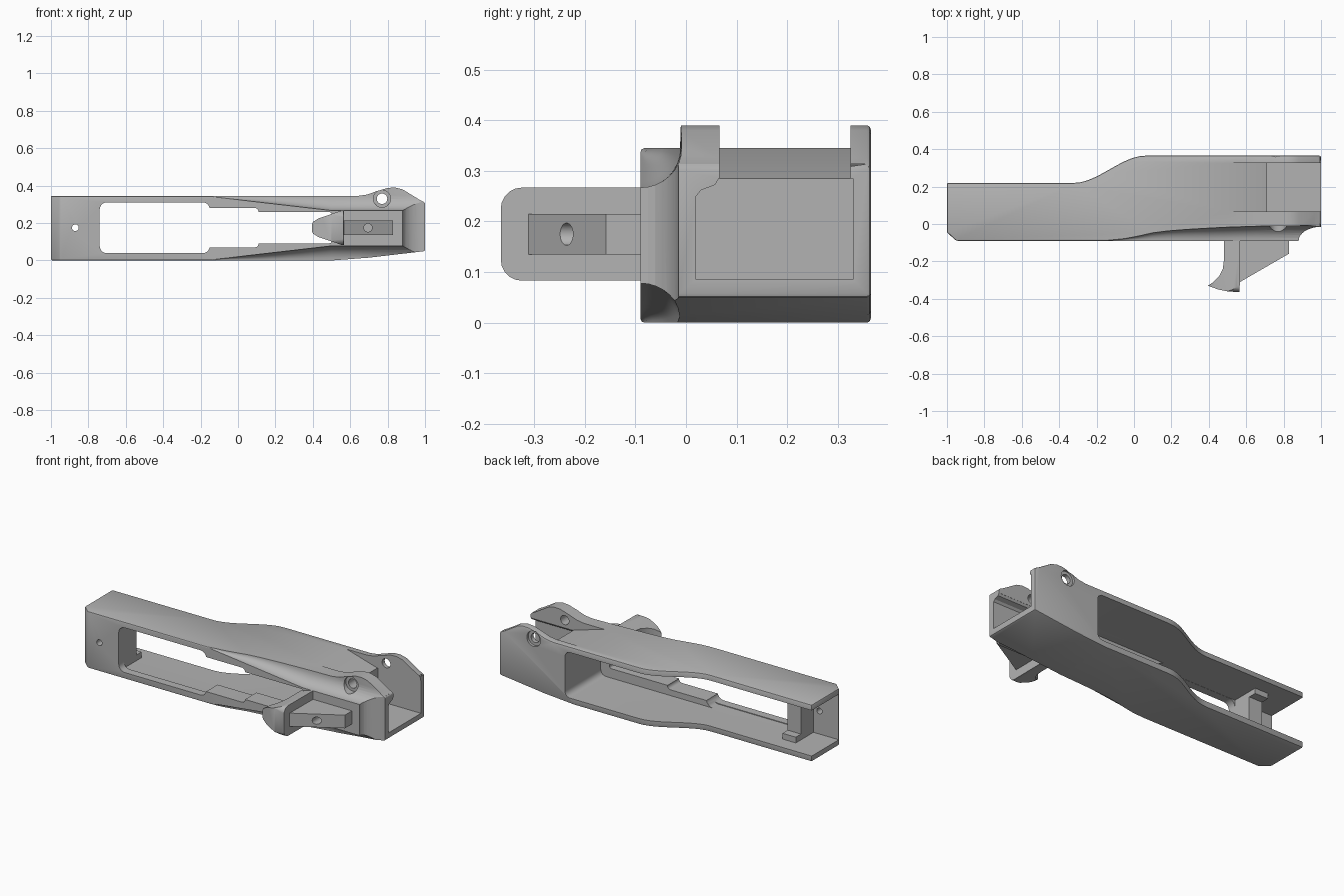
import bpy, bmesh, math

if "Cube" in bpy.data.objects:
    bpy.data.objects.remove(bpy.data.objects["Cube"], do_unlink=True)

grey = bpy.data.materials.new("plain_grey")
grey.use_nodes = True
TONE = (0.45, 0.45, 0.45, 1)
grey.diffuse_color = TONE
for node in grey.node_tree.nodes:
    if node.type == "BSDF_PRINCIPLED":
        node.inputs["Base Color"].default_value = TONE

MID = 0.175   # height of the long symmetry line
TOP = 0.345   # top of the plain housing


def finish(bm, name):
    bmesh.ops.recalc_face_normals(bm, faces=bm.faces[:])
    mesh = bpy.data.meshes.new(name)
    bm.to_mesh(mesh)
    bm.free()
    mesh.materials.append(grey)
    obj = bpy.data.objects.new(name, mesh)
    bpy.context.collection.objects.link(obj)
    return obj


def loft(name, rings):
    """Closed solid through rings of 3D points."""
    bm = bmesh.new()
    loops = [[bm.verts.new(p) for p in ring] for ring in rings]
    n = len(loops[0])
    for a, b in zip(loops, loops[1:]):
        for i in range(n):
            j = (i + 1) % n
            bm.faces.new((a[i], a[j], b[j], b[i]))
    bm.faces.new(loops[0])
    bm.faces.new(loops[-1])
    return finish(bm, name)


def prism(name, profile, axis, lo, hi):
    """Extrude a flat profile along one axis."""
    place = {"x": lambda u, v, w: (w, u, v),
             "y": lambda u, v, w: (u, w, v),
             "z": lambda u, v, w: (u, v, w)}[axis]
    return loft(name, [[place(u, v, w) for u, v in profile] for w in (lo, hi)])


def rounded(u0, u1, v0, v1, r, steps=5):
    corners = [(u1 - r, v1 - r), (u0 + r, v1 - r), (u0 + r, v0 + r), (u1 - r, v0 + r)]
    return [(cu + r * math.cos(a), cv + r * math.sin(a))
            for k, (cu, cv) in enumerate(corners)
            for a in [math.pi / 2 * (k + s / steps) for s in range(steps + 1)]]


def circle(u, v, r, n=24):
    return [(u + r * math.cos(math.tau * i / n), v + r * math.sin(math.tau * i / n))
            for i in range(n)]


def bake(obj):
    bpy.context.view_layer.update()
    deps = bpy.context.evaluated_depsgraph_get()
    mesh = bpy.data.meshes.new_from_object(obj.evaluated_get(deps))
    obj.modifiers.clear()
    obj.data = mesh


def combine(obj, tool, operation="DIFFERENCE"):
    mod = obj.modifiers.new("combine", "BOOLEAN")
    mod.operation = operation
    mod.solver = "EXACT"
    mod.object = tool
    bake(obj)
    bpy.data.objects.remove(tool, do_unlink=True)


def soften(obj, width):
    mod = obj.modifiers.new("soften", "BEVEL")
    mod.width = width
    mod.segments = 2
    mod.limit_method = "ANGLE"
    mod.angle_limit = math.radians(40)
    bake(obj)


# Housing: plan outline crossed with the side outline
plan = [(-1, 0.22), (-1, -0.045), (-0.95, -0.09), (1, -0.09), (1, 0.365)]
for i in range(12, -1, -1):
    t = i / 12
    plan.append((-0.32 + 0.38 * t, 0.22 + 0.145 * t * t * (3 - 2 * t)))
side = [(-1, 0), (0.5, 0), (0.7, 0.015), (1, 0.05), (1, 0.31), (0.97, 0.325),
        (0.88, 0.38), (0.84, 0.39), (0.8, 0.388), (0.74, 0.37), (0.69, 0.352),
        (0.64, TOP), (-1, TOP)]
housing = prism("housing", plan, "z", -0.1, 0.5)
combine(housing, prism("side_cutter", side, "y", -0.5, 0.5), "INTERSECT")
soften(housing, 0.008)

# Hollow scoops along the upper and lower front edges, widening to the right
stations = [(-0.14, 0.003), (-0.05, 0.012), (0.02, 0.025), (0.1, 0.043), (0.18, 0.053),
            (0.28, 0.061), (0.4, 0.068), (0.5, 0.073), (0.65, 0.078), (1.1, 0.083)]
for base, sign in ((TOP, 1), (0, -1)):
    rings = []
    for x, depth in stations:
        drop = 0.004 + 0.074 * min(1, (x + 0.14) / 0.64)
        ring = [(depth * math.sin(a), -drop * math.cos(a))
                for a in [math.pi / 2 * i / 8 for i in range(9)]]
        ring += [(depth, 0.1), (-0.1, 0.1), (-0.1, -drop)]
        rings.append([(x, -0.09 + u, base + sign * v) for u, v in ring])
    combine(housing, loft("scoop_cutter", rings))

# Hollow at the right end of the front face
arc = [(1 - 0.12 * math.cos(a), -0.09 + 0.075 * math.sin(a))
       for a in [math.pi / 2 * i / 8 for i in range(9)]]
combine(housing, prism("end_cutter", arc + [(1.1, -0.015), (1.1, -0.2), (0.88, -0.2)],
                       "z", -0.2, 0.6))

# Long cavity, open at the back and the left end
combine(housing, prism("cavity_cutter", rounded(-1.3, 0.56, 0.035, 0.312, 0.035),
                       "y", 0.02, 0.6))
combine(housing, prism("recess_cutter", rounded(-1.3, -0.16, 0.035, 0.312, 0.03),
                       "y", -0.04, 0.1))

# Stepped slot through the front wall
for x0, x1, half, r in ((-0.74, -0.15, 0.136, 0.04), (-0.4, 0.11, 0.105, 0.02),
                        (-0.2, 0.5, 0.083, 0.01)):
    combine(housing, prism("slot_cutter", rounded(x0, x1, MID - half, MID + half, r),
                           "y", -0.3, 0.15))

# Right-hand pocket with a sloped ramp between the two ears
combine(housing, prism("pocket_cutter",
                       [(0.02, 0.085), (0.33, 0.085), (0.33, 0.285), (0.065, 0.285),
                        (0.057, 0.272), (0.03, 0.262), (0.02, 0.25)], "x", 0.71, 1.2))
combine(housing, prism("ramp_cutter",
                       [(0.5, 0.346), (0.71, 0.285), (0.71, 0.2), (1.2, 0.2),
                        (1.2, 0.6), (0.5, 0.6)], "y", 0.066, 0.325))

# Pin holes through the ears with wider recesses, and the small left hole
for radius, lo, hi in ((0.028, -0.3, 0.6), (0.046, -0.3, 0.002), (0.046, 0.35, 0.6)):
    combine(housing, prism("pin_cutter", circle(0.77, 0.33, radius), "y", lo, hi))
combine(housing, prism("hole_cutter", circle(-0.87, MID, 0.018), "y", -0.3, 0.2))

# Post inside the left end, with small feet above and below
guide_post = prism("guide_post",
                   [(-0.06, 0.03), (0.13, 0.03), (0.13, 0.07), (0.08, 0.07),
                    (0.08, 0.28), (0.13, 0.28), (0.13, 0.318), (-0.06, 0.318)],
                   "x", -0.83, -0.74)

# Handle blade: hooked plan, pointed front outline and rounded outer end
hook = [(0.48, -0.085), (0.48, -0.2), (0.475, -0.24), (0.455, -0.28), (0.425, -0.31),
        (0.395, -0.33), (0.45, -0.35), (0.5, -0.36), (0.565, -0.365), (0.568, -0.085)]
half_tip = [(0.39, 0.012), (0.402, 0.032), (0.43, 0.05), (0.555, 0.092), (0.6, 0.092)]
tip = [(x, MID + h) for x, h in half_tip] + [(x, MID - h) for x, h in reversed(half_tip)]
blade = prism("handle_blade", hook, "z", 0, 0.4)
combine(blade, prism("tip_cutter", tip, "y", -0.6, 0.2), "INTERSECT")
combine(blade, prism("end_round", rounded(-0.366, 0.1, MID - 0.092, MID + 0.092, 0.042),
                     "x", 0.2, 0.8), "INTERSECT")

# Sloping rib beside the blade, with a blind hole
rib = prism("handle_rib", [(0.56, -0.085), (0.56, -0.314), (0.83, -0.158), (0.83, -0.085)],
            "z", MID - 0.04, MID + 0.04)
combine(rib, prism("rib_hole_cutter", circle(0.695, MID, 0.022), "y", -0.5, -0.17))

for part in (housing, guide_post, blade, rib):
    bpy.ops.object.select_all(action="DESELECT")
    part.select_set(True)
    bpy.context.view_layer.objects.active = part
    bpy.ops.object.shade_smooth_by_angle(angle=math.radians(28))
